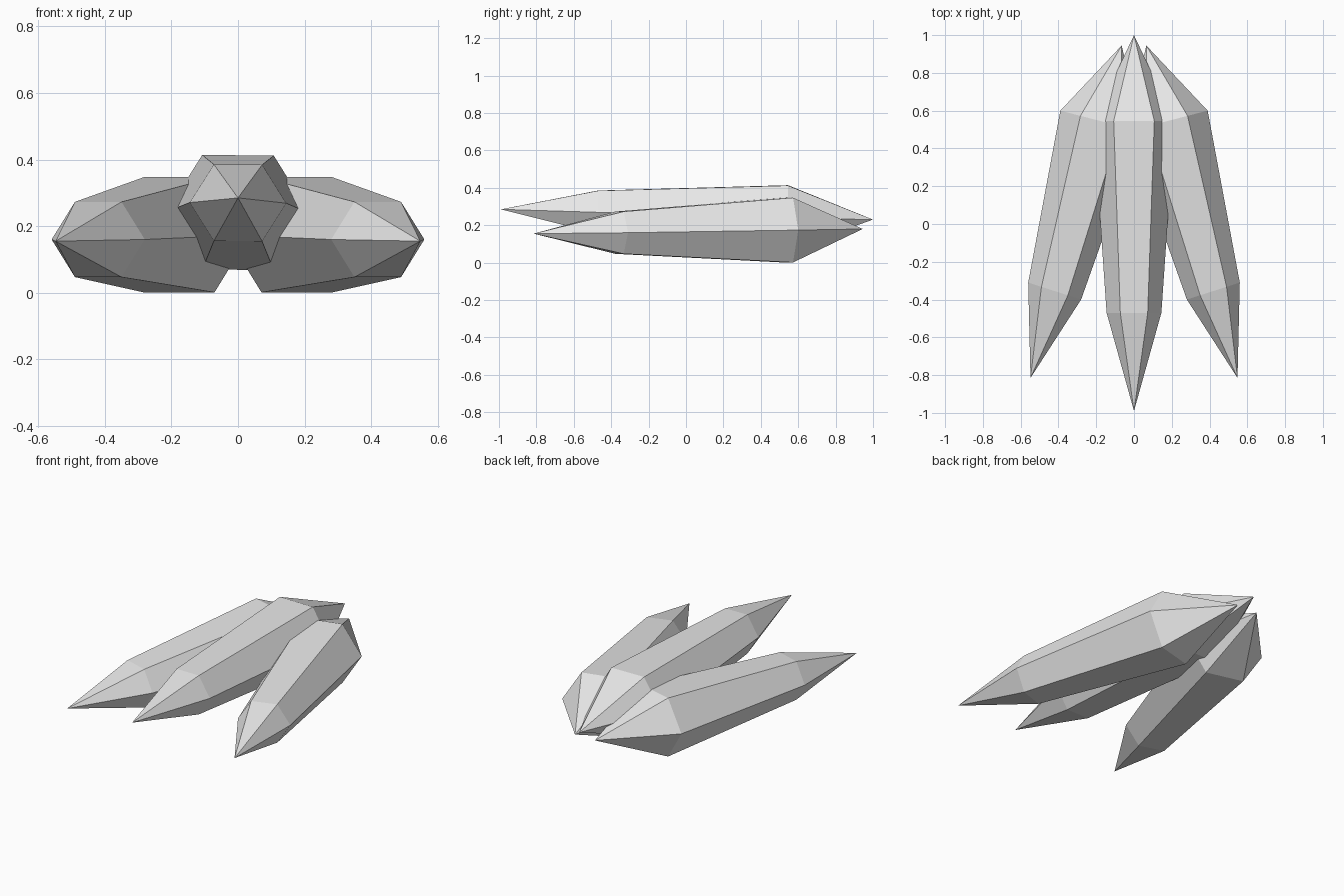
import bpy, bmesh, math
from mathutils import Vector

if "Cube" in bpy.data.objects:
    bpy.data.objects.remove(bpy.data.objects["Cube"])

grey = bpy.data.materials.new("pale_grey")
grey.diffuse_color = (0.8, 0.8, 0.8, 1)
grey.use_nodes = True
grey.node_tree.nodes["Principled BSDF"].inputs["Base Color"].default_value = grey.diffuse_color


def crystal(name, front_tip, rings, back_tip, mirror=1):
    """Six-sided shard: two hexagon rings closed by a point at each end.
    Each ring is (centre, sideways half-width vector, half height)."""
    def flip(p):
        return Vector((p[0] * mirror, p[1], p[2]))
    bm = bmesh.new()
    loops = []
    for centre, side, h in rings:
        loop = []
        for i in range(6):
            a = math.radians(60 * i)
            p = Vector(centre) + Vector(side) * math.cos(a)
            p.z += h * math.sin(a) / math.sin(math.radians(60))
            loop.append(bm.verts.new(flip(p)))
        loops.append(loop)
    tips = [bm.verts.new(flip(front_tip)), bm.verts.new(flip(back_tip))]
    for i in range(6):
        j = (i + 1) % 6
        bm.faces.new((loops[0][i], loops[0][j], loops[1][j], loops[1][i]))
        for tip, loop in zip(tips, loops):
            bm.faces.new((tip, loop[i], loop[j]))
    bmesh.ops.recalc_face_normals(bm, faces=bm.faces)
    mesh = bpy.data.meshes.new(name)
    bm.to_mesh(mesh)
    bm.free()
    mesh.materials.append(grey)
    bpy.context.collection.objects.link(bpy.data.objects.new(name, mesh))


# Raised middle shard
crystal("middle_shard", (0, -0.99, 0.285),
        [((0, -0.47, 0.27), (0.145, 0, -0.001), 0.115),
         ((0, 0.545, 0.241), (0.215, 0, -0.002), 0.172)],
        (0, 1.0, 0.23))

# Splayed side shards
for name, s in (("right_shard", 1), ("left_shard", -1)):
    crystal(name, (0.548, -0.815, 0.155),
            [((0.42, -0.355, 0.16), (0.14, 0.045, 0), 0.113),
             ((0.177, 0.545, 0.174), (0.213, 0.055, 0), 0.173)],
            (0.065, 0.945, 0.18), s)
